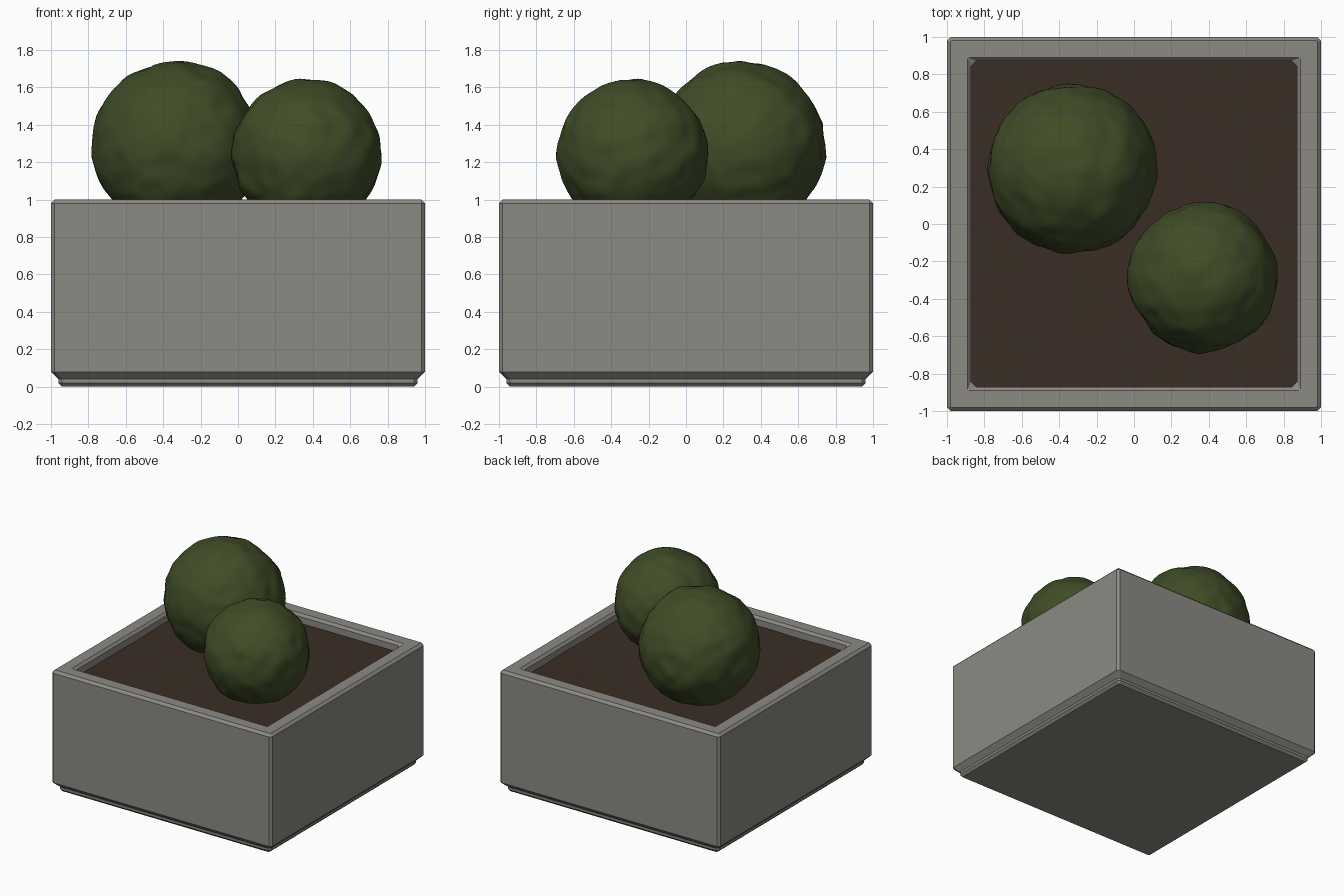
import bpy, bmesh
from mathutils import Vector, noise

if "Cube" in bpy.data.objects:
    bpy.data.objects.remove(bpy.data.objects["Cube"])


def material(name, rgb):
    m = bpy.data.materials.new(name)
    m.diffuse_color = (*rgb, 1)
    m.use_nodes = True
    m.node_tree.nodes["Principled BSDF"].inputs["Base Color"].default_value = m.diffuse_color
    return m


CONCRETE = material("grey concrete", (0.262, 0.254, 0.231))
SOIL = material("dark brown soil", (0.042, 0.027, 0.018))
LEAF = material("dark green leaves", (0.050, 0.072, 0.020))


def finish(bm, name, mat, smooth=False):
    bmesh.ops.recalc_face_normals(bm, faces=bm.faces)
    me = bpy.data.meshes.new(name)
    bm.to_mesh(me)
    bm.free()
    me.materials.append(mat)
    for p in me.polygons:
        p.use_smooth = smooth
    ob = bpy.data.objects.new(name, me)
    bpy.context.collection.objects.link(ob)
    return ob


def ring(bm, h, z, c):
    """Square loop of half-size h with corners cut by c."""
    k = h - c
    pts = [(h, -k), (h, k), (k, h), (-k, h), (-h, k), (-h, -k), (-k, -h), (k, -h)]
    return [bm.verts.new((x, y, z)) for x, y in pts]


# planter box: stepped foot, bevelled walls, rim and hollow inside
bm = bmesh.new()
profile = [(0.94, 0.0, 0.004), (0.96, 0.02, 0.02), (0.96, 0.04, 0.02),
           (1.0, 0.08, 0.02), (1.0, 0.98, 0.02), (0.98, 1.0, 0.004),
           (0.89, 1.0, 0.004), (0.872, 0.98, 0.03), (0.872, 0.85, 0.03)]
loops = [ring(bm, *p) for p in profile]
for a, b in zip(loops, loops[1:]):
    for i in range(8):
        j = (i + 1) % 8
        bm.faces.new((a[i], a[j], b[j], b[i]))
bm.faces.new(loops[0])
bm.faces.new(loops[-1])
finish(bm, "planter_box", CONCRETE)

# soil: gently uneven sheet
bm = bmesh.new()
bmesh.ops.create_grid(bm, x_segments=24, y_segments=24, size=0.872)
for v in bm.verts:
    v.co.z = 0.925 + 0.008 * noise.noise(v.co * 3)
soil = finish(bm, "soil", SOIL, True)
if soil.data.polygons[0].normal.z < 0:
    soil.data.flip_normals()


# bushes: lumpy balls sunk into the soil
def bush(name, centre, r):
    bm = bmesh.new()
    bmesh.ops.create_icosphere(bm, subdivisions=5, radius=1)
    c = Vector(centre)
    for v in bm.verts:
        d = v.co.normalized()
        p = d * r + c
        lump = 0.012 * noise.noise(p * 5) + 0.012 * noise.noise(p * 11)
        v.co = c + d * (r + lump)
    finish(bm, name, LEAF, True)


bush("large_bush", (-0.33, 0.295, 1.285), 0.452)
bush("small_bush", (0.37, -0.285, 1.245), 0.398)
